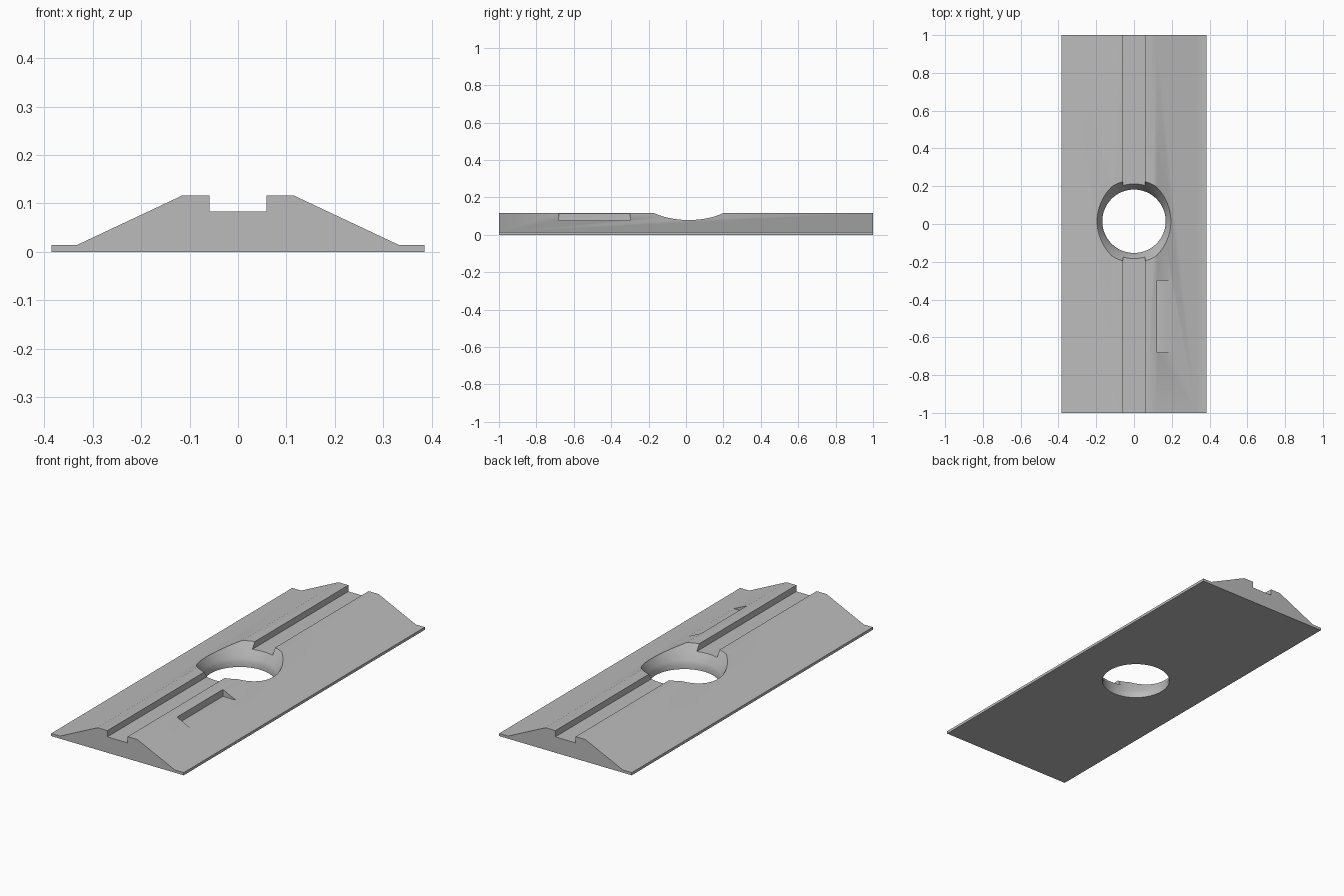
import bpy
import bmesh
from math import cos, sin, tau, radians

cube = bpy.data.objects.get("Cube")
if cube:
    bpy.data.objects.remove(cube, do_unlink=True)

grey = bpy.data.materials.new("plain_grey")
grey.use_nodes = True
colour = (0.5, 0.5, 0.5, 1)
grey.diffuse_color = colour
grey.node_tree.nodes["Principled BSDF"].inputs["Base Color"].default_value = colour


def loft(name, rings):
    """Closed solid through a stack of matching rings."""
    bm = bmesh.new()
    loops = [[bm.verts.new(p) for p in ring] for ring in rings]
    for a, b in zip(loops, loops[1:]):
        for i in range(len(a)):
            j = (i + 1) % len(a)
            bm.faces.new((a[i], a[j], b[j], b[i]))
    bm.faces.new(loops[0])
    bm.faces.new(loops[-1])
    bmesh.ops.recalc_face_normals(bm, faces=bm.faces)
    mesh = bpy.data.meshes.new(name)
    bm.to_mesh(mesh)
    bm.free()
    mesh.materials.append(grey)
    obj = bpy.data.objects.new(name, mesh)
    bpy.context.collection.objects.link(obj)
    return obj


def extrude_y(name, outline, y0, y1):
    return loft(name, [[(x, y, z) for x, z in outline] for y in (y0, y1)])


# Sloped bar with a groove along its ridge, from a mirrored half section
half = [(0.385, 0), (0.385, 0.014), (0.333, 0.014),
        (0.116, 0.116), (0.059, 0.116), (0.059, 0.083)]
section = half + [(-x, z) for x, z in reversed(half)]
body = extrude_y("grooved_bar", section, -1, 1)

# Flared round hole cutter
flare = [(0.168, -0.05), (0.168, 0.025), (0.175, 0.043),
         (0.196, 0.08), (0.218, 0.116), (0.238, 0.15)]
sides = 64
hole = loft("hole_cutter", [
    [(r * cos(tau * i / sides), 0.0145 + r * sin(tau * i / sides), z)
     for i in range(sides)] for r, z in flare])

# Flat-floored pocket cutter on the left slope
pocket = extrude_y("pocket_cutter", [(0.122, 0.077), (0.3, 0.077),
                                     (0.3, 0.2), (0.122, 0.2)], -0.68, -0.3)

bpy.ops.object.select_all(action="DESELECT")
body.select_set(True)
bpy.context.view_layer.objects.active = body
for cutter in (hole, pocket):
    cutter.hide_render = True
    cut = body.modifiers.new(cutter.name, "BOOLEAN")
    cut.operation = "DIFFERENCE"
    cut.solver = "EXACT"
    cut.object = cutter
    bpy.ops.object.modifier_apply(modifier=cut.name)
    bpy.data.objects.remove(cutter, do_unlink=True)

bpy.ops.object.shade_smooth_by_angle(angle=radians(30))
